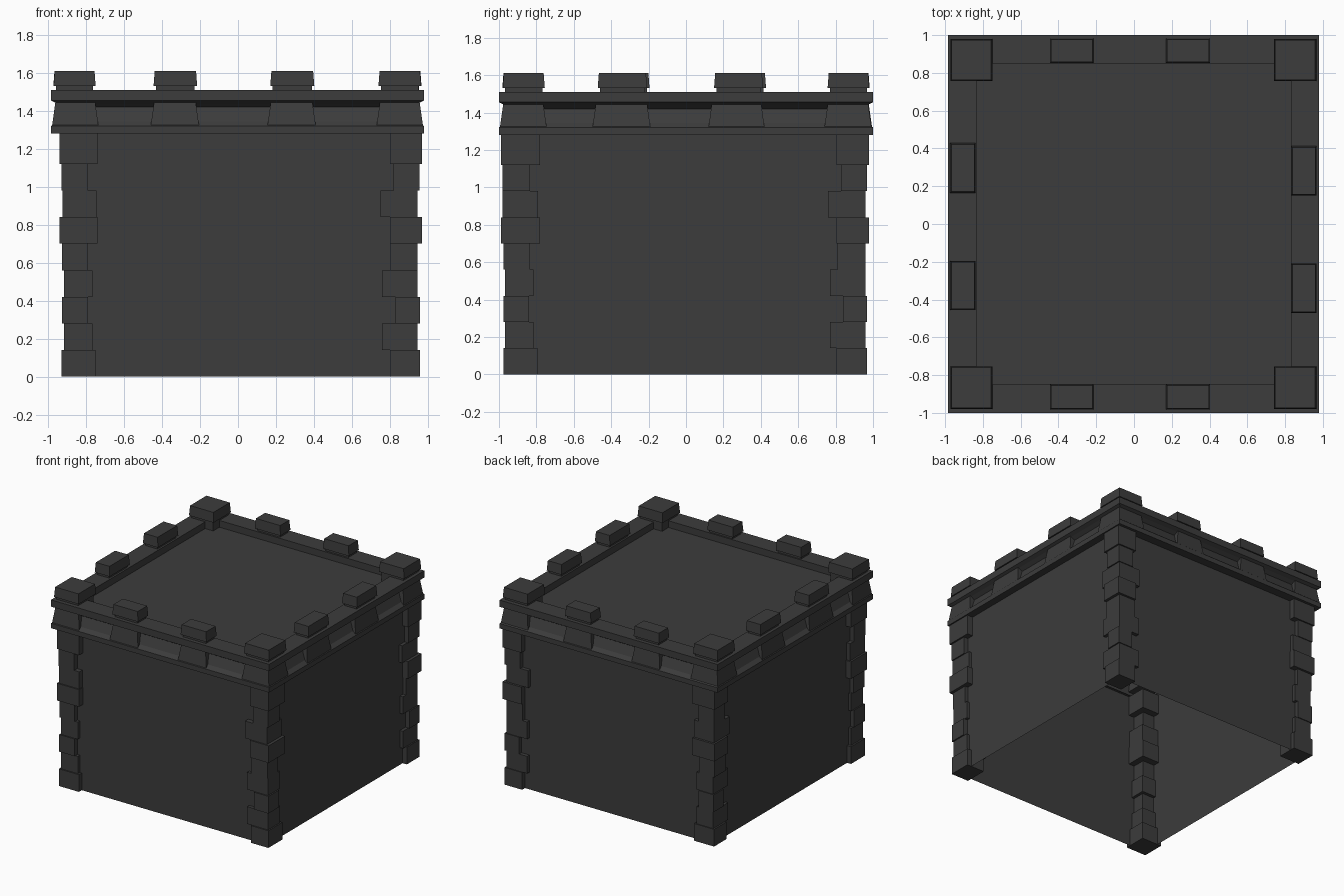
import bpy, bmesh

if "Cube" in bpy.data.objects:
    bpy.data.objects.remove(bpy.data.objects["Cube"])

stone = bpy.data.materials.new("dark_stone")
stone.diffuse_color = (0.045, 0.045, 0.045, 1)
stone.use_nodes = True
stone.node_tree.nodes["Principled BSDF"].inputs["Base Color"].default_value = stone.diffuse_color


def finish(name, bm):
    bmesh.ops.recalc_face_normals(bm, faces=bm.faces)
    me = bpy.data.meshes.new(name)
    bm.to_mesh(me)
    bm.free()
    me.materials.append(stone)
    ob = bpy.data.objects.new(name, me)
    bpy.context.collection.objects.link(ob)
    return ob


def ring(bm, x0, x1, y0, y1, z):
    return [bm.verts.new(p) for p in ((x0, y0, z), (x1, y0, z), (x1, y1, z), (x0, y1, z))]


def bridge(bm, a, b):
    for i in range(4):
        j = (i + 1) % 4
        bm.faces.new((a[i], a[j], b[j], b[i]))


def block(bm, x, y, z, taper=0.0):
    """Box over the x, y, z ranges; the top is inset by taper."""
    x0, x1 = sorted(x)
    y0, y1 = sorted(y)
    a = ring(bm, x0, x1, y0, y1, z[0])
    b = ring(bm, x0 + taper, x1 - taper, y0 + taper, y1 - taper, z[1])
    bridge(bm, a, b)
    bm.faces.new(a)
    bm.faces.new(b)


# walls and flat roof: a shell open at the bottom
bm = bmesh.new()
low = ring(bm, -0.895, 0.92, -0.94, 0.93, 0)
high = ring(bm, -0.895, 0.92, -0.94, 0.93, 1.455)
bridge(bm, low, high)
bm.faces.new(high)
finish("walls_and_roof", bm)

# corner stones: (outer, inner) extents per course for each side
levels = [0, .14, .28, .42, .56, .70, .84, .98, 1.12, 1.28]
left = [(-.93, -.75), (-.917, -.767), (-.927, -.79), (-.917, -.767), (-.927, -.79),
        (-.94, -.74), (-.925, -.745), (-.93, -.79), (-.94, -.74)]
right = [(.958, .80), (.947, .76), (.958, .83), (.947, .76), (.947, .80),
         (.97, .80), (.947, .75), (.957, .82), (.97, .80)]
front = [(-.977, -.795), (-.967, -.815), (-.977, -.84), (-.967, -.815), (-.975, -.835),
         (-.99, -.78), (-.98, -.79), (-.98, -.835), (-.99, -.78)]
back = [(.967, .805), (.96, .77), (.967, .84), (.96, .77), (.96, .81),
        (.978, .805), (.96, .76), (.967, .828), (.978, .805)]
for xn, xs in (("left", left), ("right", right)):
    for yn, ys in (("front", front), ("back", back)):
        bm = bmesh.new()
        for i in range(9):
            block(bm, xs[i], ys[i], (levels[i], levels[i + 1]))
        finish(f"{yn}_{xn}_corner_stones", bm)

# cornice and parapet rim: (inset, height) profile swept round the square
profile = [(.08, 1.28), (0, 1.28), (0, 1.32), (.03, 1.345), (.06, 1.42),
           (.03, 1.44), (0, 1.455), (0, 1.51), (.15, 1.51), (.15, 1.45)]
bm = bmesh.new()
rings = [ring(bm, -.985 + d, .98 - d, -1 + d, 1 - d, z) for d, z in profile]
for a, b in zip(rings, rings[1:]):
    bridge(bm, a, b)
finish("cornice", bm)

# tapered brackets in the cornice
bm = bmesh.new()
bz = (1.32, 1.447)
for x in ((-.98, -.735), (.73, .975)):
    for y in ((-.995, -.745), (.74, .992)):
        block(bm, x, y, bz, .018)
for x in ((-.46, -.205), (.155, .41)):
    block(bm, x, (-.995, -.8), bz, .018)
    block(bm, x, (.8, .995), bz, .018)
for y in ((-.5, -.19), (.12, .42)):
    block(bm, (-.98, -.8), y, bz, .018)
    block(bm, (.8, .975), y, bz, .018)
finish("brackets", bm)


# battlement caps on slightly narrower necks
def merlon(bm, x, y, base):
    n = .013
    block(bm, (x[0] + n, x[1] - n), (y[0] + n, y[1] - n), (base, 1.53))
    block(bm, x, y, (1.53, 1.61), .006)


bm = bmesh.new()
for x in ((-.972, -.75), (.74, .965)):
    for y in ((-.98, -.755), (.757, .98)):
        merlon(bm, x, y, 1.45)
finish("corner_merlons", bm)

bm = bmesh.new()
for x in ((-.445, -.215), (.17, .402)):
    merlon(bm, x, (-.982, -.848), 1.5)
    merlon(bm, x, (.852, .982), 1.5)
for y in ((-.455, -.195), (.165, .428)):
    merlon(bm, (-.973, -.838), y, 1.5)
for y in ((-.472, -.208), (.15, .412)):
    merlon(bm, (.832, .967), y, 1.5)
finish("side_merlons", bm)
